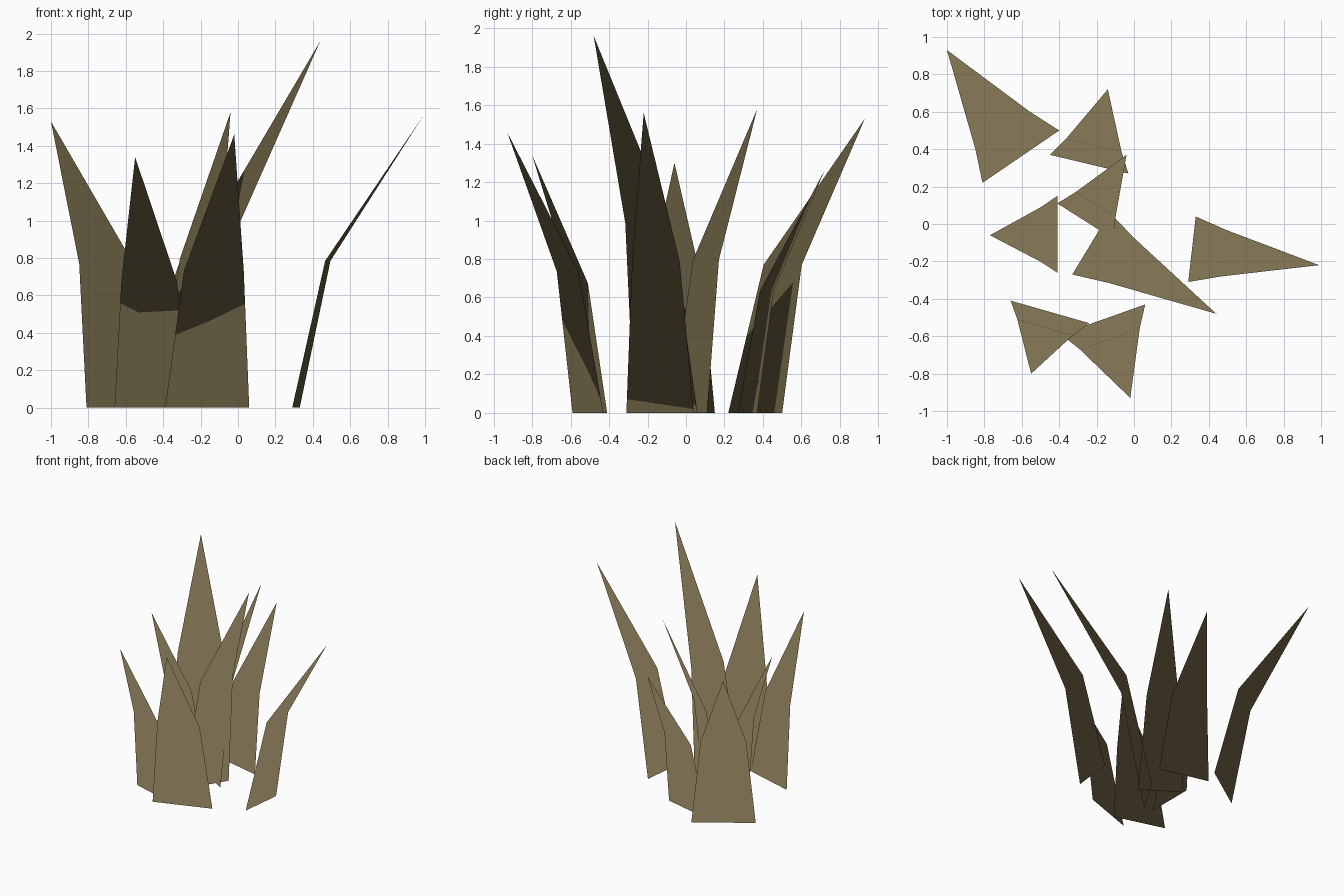
import bpy
from mathutils import Vector

if "Cube" in bpy.data.objects:
    bpy.data.objects.remove(bpy.data.objects["Cube"])

# Dry grass colour
mat = bpy.data.materials.new("dry_olive")
mat.diffuse_color = (0.254, 0.198, 0.098, 1)
mat.use_nodes = True
mat.node_tree.nodes["Principled BSDF"].inputs["Base Color"].default_value = mat.diffuse_color


def blade(name, a, b, tip):
    """Flat folded blade: wide base, narrower bend halfway up, pointed tip."""
    a, b, tip = Vector((*a, 0)), Vector((*b, 0)), Vector(tip)
    centre = (a + b) / 2
    bend = centre.lerp(tip, 0.25)
    bend.z = tip.z * 0.503
    half = (b - a) * 0.354
    verts = [a, b, bend + half, bend - half, tip]
    faces = [(0, 1, 2, 3), (3, 2, 4)]
    # keep the upper side as the front side
    if (b - a).cross(tip - a).z < 0:
        faces = [f[::-1] for f in faces]
    mesh = bpy.data.meshes.new(name)
    mesh.from_pydata(verts, [], faces)
    mesh.materials.append(mat)
    # foliage shading: all normals point up
    mesh.polygons.foreach_set("use_smooth", [True] * len(faces))
    mesh.normals_split_custom_set_from_vertices([(0, 0, 1)] * len(verts))
    bpy.context.collection.objects.link(bpy.data.objects.new(name, mesh))


# Base corners and tip of every blade
blade("blade_back_left", (-0.81, 0.22), (-0.40, 0.50), (-1.00, 0.93, 1.53))
blade("blade_right", (0.29, -0.31), (0.33, 0.04), (0.99, -0.22, 1.56))
blade("blade_tall", (-0.33, -0.27), (-0.13, 0.06), (0.44, -0.48, 1.96))
blade("blade_middle", (-0.41, 0.11), (-0.11, -0.08), (-0.04, 0.37, 1.58))
blade("blade_front", (-0.39, -0.59), (0.06, -0.43), (-0.02, -0.93, 1.46))
blade("blade_front_left", (-0.66, -0.41), (-0.24, -0.53), (-0.55, -0.80, 1.34))
blade("blade_left", (-0.41, -0.26), (-0.41, 0.15), (-0.77, -0.06, 1.30))
blade("blade_back", (-0.45, 0.37), (-0.03, 0.27), (-0.14, 0.72, 1.26))
